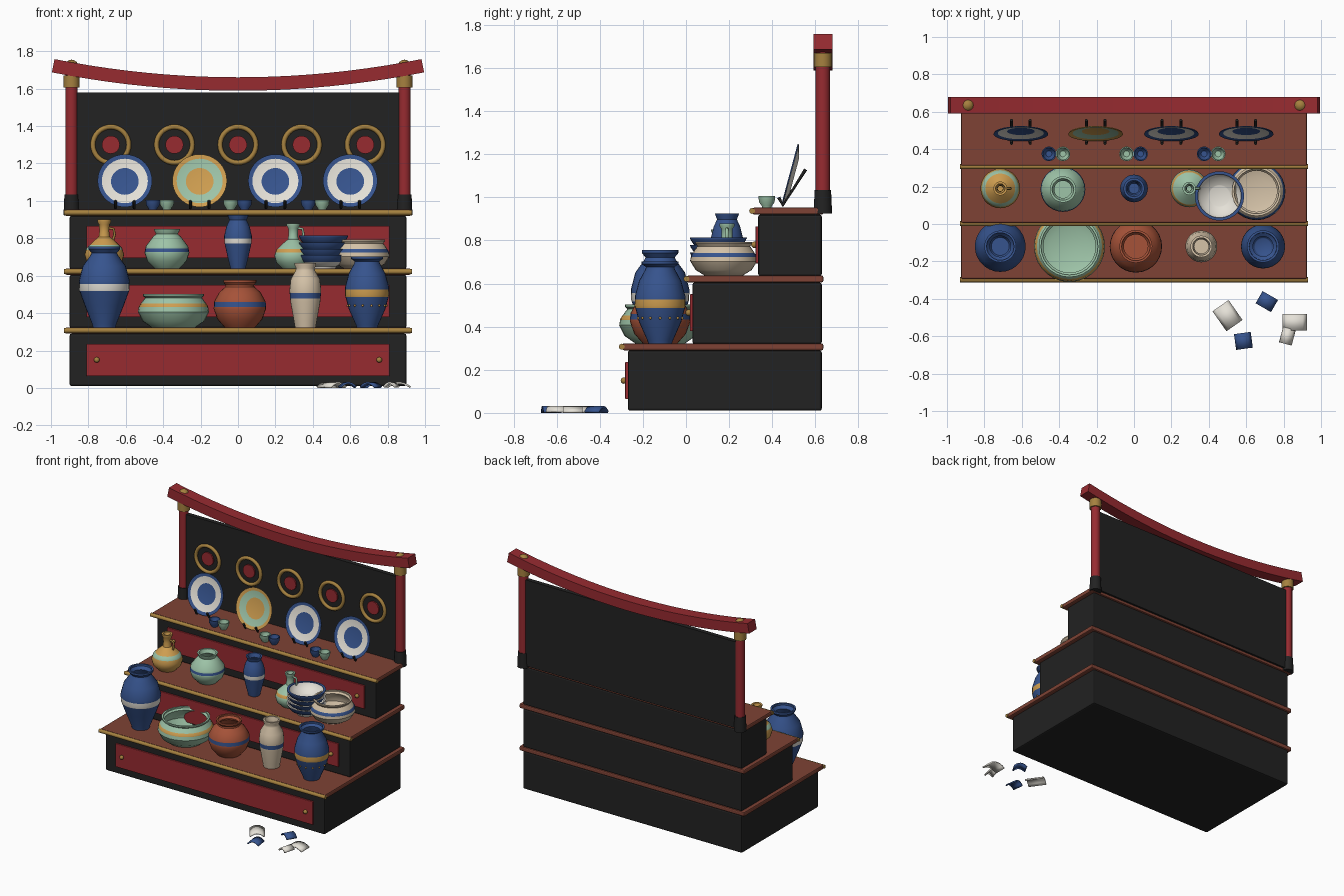
import bpy, bmesh, math
from mathutils import Vector, Matrix

if "Cube" in bpy.data.objects:
    bpy.data.objects.remove(bpy.data.objects["Cube"])


def material(name, *rgb):
    m = bpy.data.materials.new(name)
    m.use_nodes = True
    m.diffuse_color = (*rgb, 1)
    m.node_tree.nodes["Principled BSDF"].inputs["Base Color"].default_value = (*rgb, 1)
    return m


black = material("black lacquer", .016, .016, .016)
red = material("red lacquer", .31, .024, .03)
brown = material("red brown wood", .21, .055, .035)
gold = material("gold", .38, .22, .05)
ochre = material("ochre glaze", .62, .34, .08)
blue = material("blue glaze", .037, .088, .27)
mint = material("mint glaze", .34, .55, .39)
white = material("white glaze", .78, .75, .68)
cream = material("cream glaze", .66, .54, .39)
clay = material("terracotta", .38, .085, .04)


def finish(name, bm, mats, loc=(0, 0, 0), rot=(0, 0, 0), smooth=True):
    bmesh.ops.recalc_face_normals(bm, faces=bm.faces)
    mesh = bpy.data.meshes.new(name)
    bm.to_mesh(mesh)
    bm.free()
    for m in mats:
        mesh.materials.append(m)
    ob = bpy.data.objects.new(name, mesh)
    bpy.context.collection.objects.link(ob)
    ob.location, ob.rotation_euler = loc, rot
    if smooth:
        bpy.ops.object.select_all(action='DESELECT')
        ob.select_set(True)
        bpy.context.view_layer.objects.active = ob
        bpy.ops.object.shade_smooth_by_angle(angle=math.radians(35))
    return ob


def box(name, x, y, z, mat, bevel=0):
    """Box from three (low, high) ranges."""
    bm = bmesh.new()
    bmesh.ops.create_cube(bm, size=1)
    for v in bm.verts:
        v.co = [(a + b) / 2 + c * (b - a) for (a, b), c in zip((x, y, z), v.co)]
    ob = finish(name, bm, [mat], smooth=False)
    if bevel:
        mod = ob.modifiers.new("soft edges", 'BEVEL')
        mod.width, mod.segments = bevel, 2
    return ob


def lathe(name, profile, seg_mats, loc, rot=(0, 0, 0), sides=28):
    """Turn (radius, height) points; seg_mats colours each profile segment."""
    bm = bmesh.new()
    rings = []
    for r, z in profile:
        n = sides if r > 0 else 1
        rings.append([bm.verts.new((r * math.cos(math.tau * i / n), r * math.sin(math.tau * i / n), z))
                      for i in range(n)])
    mats = list(dict.fromkeys(seg_mats))
    for a, b, m in zip(rings, rings[1:], seg_mats):
        for i in range(sides):
            corners = [a[i % len(a)], a[(i + 1) % len(a)], b[(i + 1) % len(b)], b[i % len(b)]]
            bm.faces.new(list(dict.fromkeys(corners))).material_index = mats.index(m)
    return finish(name, bm, mats, loc, rot)


def vessel(name, loc, outer, glaze, bands=(), wall=.012):
    """Hollow pot; bands are (low, high, colour) on the outside only."""
    pts = [(0, 0)] + outer
    for level in [h for band in bands for h in band[:2]]:
        for i, ((r0, z0), (r1, z1)) in enumerate(zip(pts, pts[1:])):
            if z0 < level < z1:
                pts.insert(i + 1, (r0 + (r1 - r0) * (level - z0) / (z1 - z0), level))
                break
    mats = []
    for (_, z0), (_, z1) in zip(pts, pts[1:]):
        mid = (z0 + z1) / 2
        mats.append(next((m for lo, hi, m in bands if lo < mid < hi), glaze))
    top = outer[-1][1]
    inner = [(r - wall, max(z, wall) if z < top else top) for r, z in reversed(outer)] + [(0, wall)]
    return lathe(name, pts + inner, mats + [glaze] * len(inner), loc)


def tube(name, points, radius, mat, cyclic=False):
    curve = bpy.data.curves.new(name, 'CURVE')
    curve.dimensions = '3D'
    curve.bevel_depth, curve.bevel_resolution, curve.use_fill_caps = radius, 2, True
    s = curve.splines.new('POLY')
    s.points.add(len(points) - 1)
    for p, co in zip(s.points, points):
        p.co = (*co, 1)
    s.use_cyclic_u = cyclic
    curve.materials.append(mat)
    ob = bpy.data.objects.new(name, curve)
    bpy.context.collection.objects.link(ob)
    return ob


def balls(name, places, radius, mat):
    bm = bmesh.new()
    for p in places:
        bmesh.ops.create_uvsphere(bm, u_segments=12, v_segments=8, radius=radius,
                                  matrix=Matrix.Translation(p))
    return finish(name, bm, [mat])


# Stepped cabinet: body, shelf, gold trim, drawer panel and knobs per tier
for label, front, base in (("lower", -.27, .01), ("middle", .03, .32), ("upper", .335, .635)):
    top = .29 if label == "lower" else base + .285
    box(label + "_tier", (-.9, .9), (front, .63), (base, top), black, .01)
    box(label + "_shelf", (-.925, .925), (front - .025, .637), (top, top + .033), brown, .008)
    tube(label + "_trim", [(-.93, front - .028, top + .017), (.93, front - .028, top + .017)], .014, gold)
    mid = top - .14
    box(label + "_panel", (-.81, .81), (front - .012, front + .01), (mid - .086, mid + .086), red, .003)
    balls(label + "_knobs", [(s * .755, front - .018, mid) for s in (-1, 1)], .015, gold)

# Back board, posts and curved top beam
box("back_board", (-.87, .87), (.62, .652), (.94, 1.58), black)
for side, s in (("left", 1), ("right", -1)):
    spot = (s * .89, .635, 0)
    lathe(side + "_post", [(0, .95), (.033, .95), (.033, 1.68), (0, 1.68)], [red] * 3, spot)
    lathe(side + "_post_foot", [(0, .925), (.043, .925), (.038, 1.035), (0, 1.035)], [black] * 3, spot)
    lathe(side + "_post_collar", [(0, 1.605), (.042, 1.605), (.042, 1.67), (0, 1.67)], [gold] * 3, spot)
    balls(side + "_post_finial", [(s * .89, .635, 1.718)], .037, gold)

bm = bmesh.new()
previous = None
steps = 20
for i in range(steps + 1):
    x = -.988 + 1.976 * i / steps
    center, across = Vector((x, .635, 1.625 + .1 * x * x)), Vector((-.2 * x, 0, 1)).normalized() * .036
    ring = [bm.verts.new(center + across * a + Vector((0, .044 * b, 0)))
            for a, b in ((-1, -1), (1, -1), (1, 1), (-1, 1))]
    if previous:
        for k in range(4):
            bm.faces.new((previous[k], previous[k - 1], ring[k - 1], ring[k]))
    if i in (0, steps):
        bm.faces.new(ring)
    previous = ring
finish("top_beam", bm, [red])

# Medallions on the board
for i in range(5):
    x = (i - 2) * .34
    ring = [(x + .096 * math.cos(math.tau * k / 32), .614, 1.3 + .096 * math.sin(math.tau * k / 32))
            for k in range(32)]
    tube("medallion_ring", ring, .013, gold, True)
    lathe("medallion_center", [(0, 0), (.048, 0), (.048, .012), (0, .012)], [red] * 3,
          (x, .622, 1.3), (math.pi / 2, 0, 0))

# Display plates leaning on black stands
plate = [(0, -.012), (.08, -.012), (.143, .006), (.146, .012), (.123, .007), (.074, -.003), (0, -.003)]
for x, rim, ring, center in ((-.605, blue, white, blue), (-.205, ochre, mint, ochre),
                             (.2, blue, white, blue), (.6, blue, white, blue)):
    lathe("display_plate", plate, [ring, ring, rim, rim, ring, center],
          (x, .492, 1.105), (math.radians(75), 0, 0), 36)
    for s in (-.05, .05):
        tube("stand_leg", [(x + s, .43, 1), (x + s, .45, .963), (x + s, .555, 1.13)], .008, black)
    tube("stand_bar", [(x - .05, .49, 1.03), (x + .05, .49, 1.03)], .007, black)

# Small cups on the upper shelf
for x, glaze in ((-.455, blue), (-.38, mint), (-.04, mint), (.035, blue), (.375, blue), (.45, mint)):
    vessel("small_cup", (x, .375, .953), [(.022, 0), (.024, .008), (.036, .025), (.039, .053)], glaze, wall=.006)

# Middle shelf pottery
shelf = .638
bottle = [(.06, 0), (.095, .035), (.106, .075), (.095, .11), (.06, .145), (.03, .17),
          (.026, .2), (.028, .235), (.037, .25), (.037, .262)]
vessel("ochre_bottle", (-.715, .19, shelf), bottle, ochre, [(.1, .125, mint)])
vessel("mint_bottle", (.295, .19, shelf), [(r * .95, z * .92) for r, z in bottle], mint, [(.085, .105, ochre)])
for x, glaze in ((-.715, gold), (.295, mint)):
    tube("bottle_handle", [(x + .025, .19, .855), (x + .05, .19, .85), (x + .055, .19, .82),
                           (x + .045, .19, .785)], .007, glaze)
vessel("mint_jar", (-.38, .185, shelf), [(.065, 0), (.105, .04), (.12, .085), (.113, .12), (.075, .17),
       (.058, .185), (.068, .203), (.07, .212)], mint, [(.09, .108, blue)])
vessel("slim_blue_vase", (0, .19, shelf), [(.04, 0), (.055, .06), (.073, .14), (.074, .175), (.062, .225),
       (.046, .26), (.053, .278), (.056, .287)], blue, [(.135, .162, white)])
for i in range(4):
    bowl = vessel("stacked_bowl", (.457, .15, shelf + i * .034),
                  [(.065, 0), (.07, .012), (.11, .035), (.128, .062), (.132, .072)], white,
                  [(.035, .08, blue)], .01)
lathe("top_bowl_rim", [(.116, .069), (.132, .069), (.132, .075), (.116, .075), (.116, .069)],
      [blue] * 4, bowl.location)
vessel("cream_bowl", (.655, .175, shelf), [(.09, 0), (.13, .025), (.155, .065), (.152, .09), (.13, .125),
       (.122, .135), (.132, .148), (.132, .155)], cream, [(.085, .105, blue)])

# Lower shelf pottery
shelf, y = .322, -.12
vessel("large_blue_vase", (-.715, y, shelf), [(.06, 0), (.065, .02), (.105, .12), (.134, .2), (.136, .25),
       (.115, .33), (.075, .385), (.068, .4), (.085, .42), (.085, .434)], blue, [(.195, .235, white)])
vessel("wide_mint_bowl", (-.345, y, shelf), [(.115, 0), (.165, .035), (.19, .085), (.185, .115), (.16, .15),
       (.152, .16), (.164, .17), (.164, .18)], mint, [(.11, .13, ochre)])
vessel("terracotta_pot", (.01, y, shelf), [(.08, 0), (.12, .045), (.14, .1), (.138, .14), (.11, .19),
       (.078, .218), (.076, .228), (.088, .243), (.088, .254)], clay, [(.112, .138, blue)])
vessel("cream_vase", (.36, y, shelf), [(.055, 0), (.062, .04), (.08, .14), (.085, .2), (.078, .26),
       (.052, .305), (.05, .318), (.058, .335), (.058, .346)], cream, [(.155, .185, blue)])
vessel("blue_pot", (.69, y, shelf), [(.055, 0), (.06, .015), (.098, .1), (.118, .175), (.117, .22),
       (.098, .29), (.068, .345), (.066, .355), (.085, .368), (.086, .38)], blue, [(.165, .203, ochre)])
balls("pot_studs", [(.69 + .105 * math.cos(math.tau * k / 14), y + .105 * math.sin(math.tau * k / 14),
                     shelf + .118) for k in range(14)], .006, ochre)

# Broken curved shards on the ground
for x, y, width, depth, turn, glaze in ((.5, -.49, .105, .13, 35, white), (.71, -.415, .095, .075, -30, blue),
                                        (.585, -.625, .09, .085, 8, blue), (.86, -.525, .13, .09, 0, white),
                                        (.82, -.6, .07, .085, -15, white)):
    bm = bmesh.new()
    bmesh.ops.create_grid(bm, x_segments=6, y_segments=1, size=.5)
    for v in bm.verts:
        u = v.co.x * 2
        v.co = (v.co.x * width, v.co.y * depth, .008 + .024 * (1 - u * u))
    shard = finish("pottery_shard", bm, [glaze], (x, y, 0), (0, 0, math.radians(turn)))
    mod = shard.modifiers.new("thickness", 'SOLIDIFY')
    mod.thickness = .01
